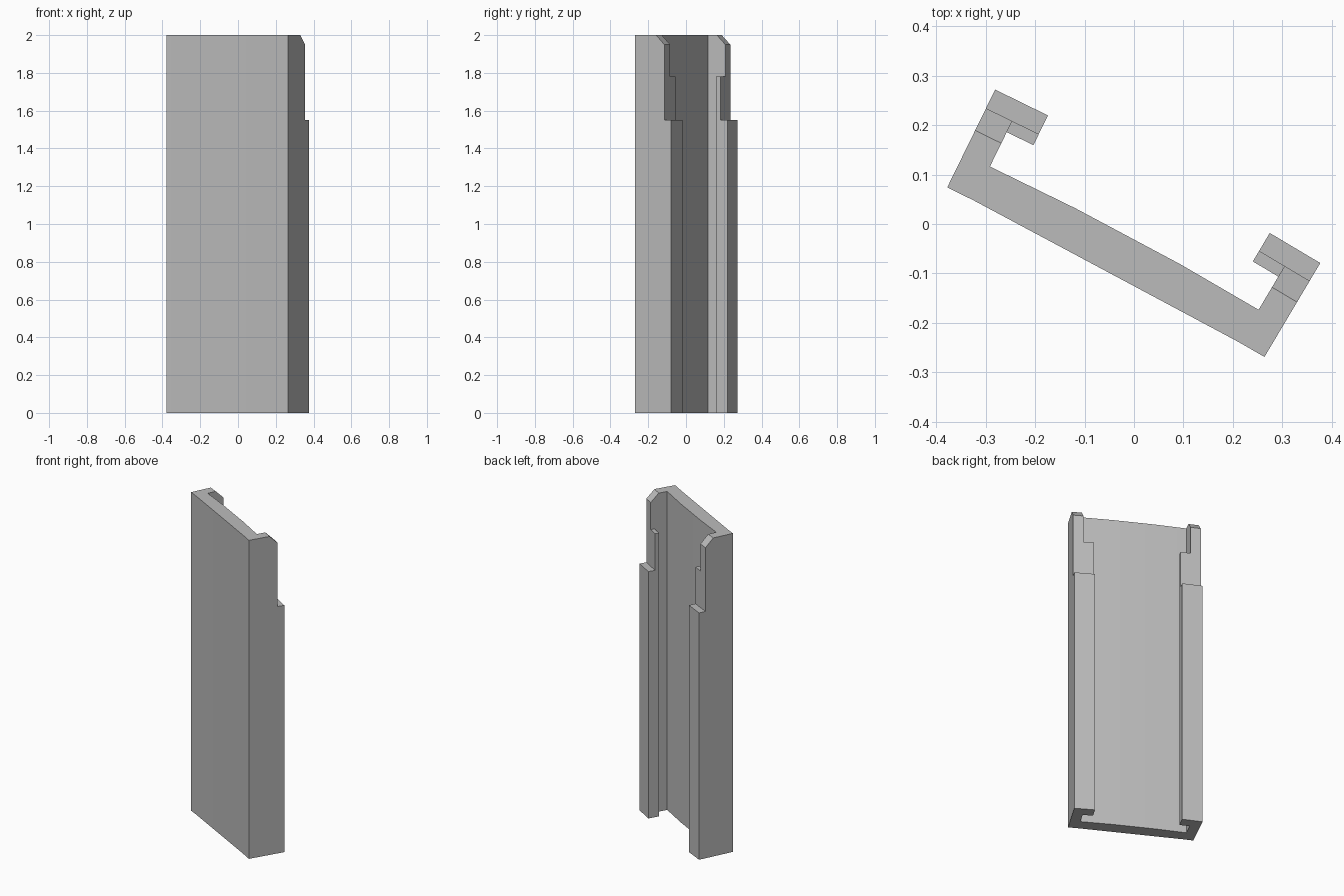
import bpy, bmesh, math
from mathutils import Vector

cube = bpy.data.objects.get("Cube")
if cube:
    bpy.data.objects.remove(cube, do_unlink=True)

# Flange dimensions in plan
WALL, LIP, LIP_DEPTH, WEB = 0.059, 0.119, 0.067, 0.076
NOTCH, CHAMFER = 0.042, 0.092


def flange(corner, rear, side):
    """Four plan stages of one hooked flange, each with the same point count."""
    a, b = Vector(corner), Vector(rear)
    u = (b - a).normalized()
    v = Vector((u.y, -u.x)) * side

    def at(across, depth):
        return b + v * across - u * depth

    inner = a + v * WALL + u * WEB
    h, g, j = at(0, NOTCH), at(WALL, NOTCH), at(LIP, NOTCH)
    k, c, d, e = at(WALL, 0), at(LIP, 0), at(LIP, LIP_DEPTH), at(WALL, LIP_DEPTH)
    top_out, top_in = at(0, CHAMFER), at(WALL, CHAMFER)
    full = [a, h, b, k, c, j, d, e, inner]
    notched = [a, h, h, g, j, j, d, e, inner]
    no_lip = [a, h, h, g, g, g, e, e, inner]
    chamfered = [a, top_out, top_out] + [top_in] * 5 + [inner]
    return full, notched, no_lip, chamfered


left = flange((-0.378, 0.074), (-0.281, 0.272), 1)
right = flange((0.264, -0.269), (0.377, -0.079), -1)
web_inside = [Vector((-0.119, 0.032)), Vector((0.093, -0.081))]
web_outside = [Vector((0.212, -0.239)), Vector((-0.325, 0.048))]

# Stack the stages by height
levels = [(0, 0), (1.55, 0), (1.55, 1), (1.78, 1), (1.78, 2), (1.95, 2), (2, 3)]
bm = bmesh.new()
found = {}


def vert(p, z):
    key = (round(p.x, 5), round(p.y, 5), z)
    if key not in found:
        found[key] = bm.verts.new((p.x, p.y, z))
    return found[key]


def face(verts):
    unique = list(dict.fromkeys(verts))
    if len(unique) > 2:
        bm.faces.new(unique)


rings = []
for z, stage in levels:
    outline = left[stage] + web_inside + right[stage][::-1] + web_outside
    rings.append([vert(p, z) for p in outline])

# Walls, steps and end caps
for low, high in zip(rings, rings[1:]):
    for i in range(len(low)):
        n = (i + 1) % len(low)
        face([low[i], low[n], high[n], high[i]])
face(rings[0][::-1])
face(rings[-1])
bmesh.ops.recalc_face_normals(bm, faces=bm.faces[:])

mesh = bpy.data.meshes.new("channel_rail")
bm.to_mesh(mesh)
bm.free()
rail = bpy.data.objects.new("channel_rail", mesh)
bpy.context.collection.objects.link(rail)

# Plain grey finish
grey = bpy.data.materials.new("grey")
grey.use_nodes = True
colour = (0.5, 0.5, 0.5, 1)
grey.diffuse_color = colour
grey.node_tree.nodes["Principled BSDF"].inputs["Base Color"].default_value = colour
mesh.materials.append(grey)

bpy.context.view_layer.objects.active = rail
rail.select_set(True)
bpy.ops.object.shade_smooth_by_angle(angle=math.radians(20))
